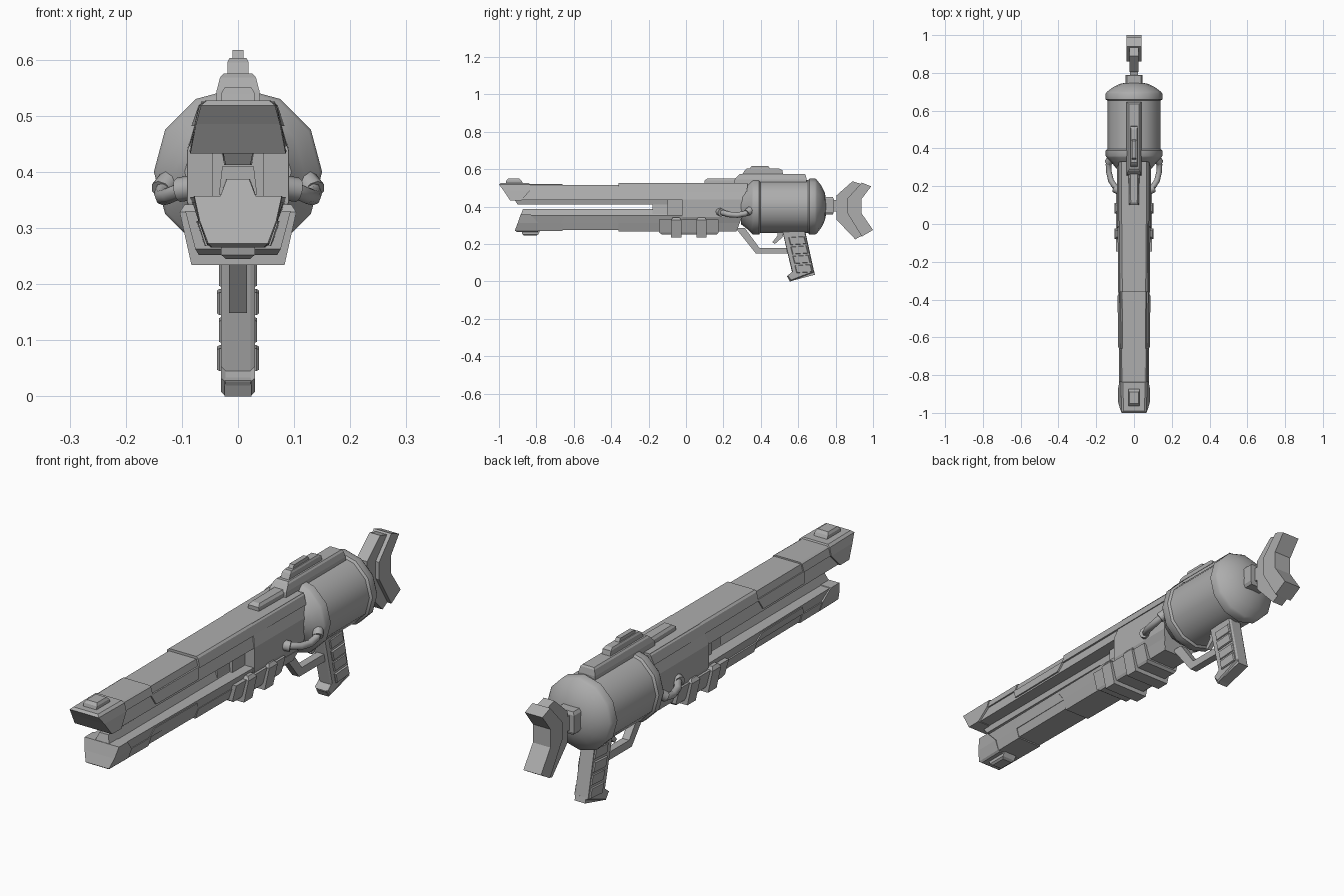
import bpy, bmesh, math
from mathutils import Vector

gray = bpy.data.materials.new("gunmetal_gray")
gray.diffuse_color = (0.42, 0.42, 0.42, 1)


def add(name, bm):
    bmesh.ops.recalc_face_normals(bm, faces=bm.faces[:])
    me = bpy.data.meshes.new(name)
    bm.to_mesh(me)
    bm.free()
    me.materials.append(gray)
    ob = bpy.data.objects.new(name, me)
    bpy.context.collection.objects.link(ob)
    return ob


def smooth(ob, angle=40):
    bpy.ops.object.select_all(action='DESELECT')
    ob.select_set(True)
    bpy.context.view_layer.objects.active = ob
    bpy.ops.object.shade_smooth_by_angle(angle=math.radians(angle))


def loft(name, rings):
    """Skin rings of points and cap both ends."""
    bm = bmesh.new()
    vs = [[bm.verts.new(p) for p in r] for r in rings]
    n = len(vs[0])
    for a, b in zip(vs, vs[1:]):
        for i in range(n):
            j = (i + 1) % n
            bm.faces.new((a[i], a[j], b[j], b[i]))
    bm.faces.new(vs[0])
    bm.faces.new(vs[-1])
    return add(name, bm)


def stack(name, *levels):
    """Levels: (z, front y, rear y, front half width, rear half width)."""
    return loft(name, [[(-w0, y0, z), (w0, y0, z), (w1, y1, z), (-w1, y1, z)]
                       for z, y0, y1, w0, w1 in levels])


def prism(name, profile, w, bevel=0):
    """Side profile (y, z) extruded to half width w, with optional chamfered sides."""
    c = Vector((sum(p[0] for p in profile), sum(p[1] for p in profile))) / len(profile)
    inset = [Vector(p) + (c - Vector(p)).normalized() * bevel for p in profile]
    spec = [(-w, inset), (-w + bevel, profile), (w - bevel, profile), (w, inset)]
    if not bevel:
        spec = [(-w, profile), (w, profile)]
    return loft(name, [[(x, p[0], p[1]) for p in pr] for x, pr in spec])


# Upper barrel: core, muzzle, covers and inner rail
stack("upper_barrel", (.435, -.90, .30, .078, .090), (.515, -.90, .33, .060, .066))
stack("upper_muzzle", (.433, -.94, -.88, .085, .086), (.485, -.975, -.835, .075, .077),
      (.518, -1.0, -.835, .066, .069), (.527, -.99, -.84, .056, .058))
stack("upper_front_cover", (.485, -.84, -.66, .073, .075), (.516, -.84, -.66, .064, .066),
      (.521, -.84, -.66, .056, .058))
stack("upper_side_panel", (.445, -.65, -.38, .084, .087), (.487, -.67, -.36, .073, .076))
stack("upper_rear_cover", (.482, -.36, .325, .078, .083), (.518, -.36, .33, .070, .071),
      (.525, -.36, .33, .062, .064))
stack("upper_inner_rail", (.412, -.90, 0, .022, .025), (.44, -.92, 0, .028, .03))

# Lower barrel, flared the other way
stack("lower_barrel", (.275, -.88, .27, .052, .060), (.355, -.88, .30, .073, .090))
stack("lower_muzzle", (.265, -.905, -.79, .046, .048), (.272, -.915, -.79, .053, .056),
      (.312, -.90, -.79, .068, .070), (.357, -.885, -.83, .078, .079))
stack("lower_front_cover", (.27, -.80, -.66, .053, .055), (.31, -.80, -.66, .066, .068))
stack("lower_side_panel", (.31, -.67, -.36, .067, .070), (.345, -.65, -.38, .077, .081))
stack("lower_rear_cover", (.268, -.36, .27, .058, .062), (.312, -.36, .285, .072, .079))
stack("lower_inner_rail", (.35, -.885, 0, .034, .034), (.387, -.872, 0, .02, .022))

# Receiver joining the two barrels
stack("receiver", (.268, 0, .27, .055, .060), (.345, -.02, .30, .090, .091),
      (.438, -.02, .31, .090, .091), (.525, 0, .33, .065, .066))
stack("rail_block", (.36, -.18, -.10, .034, .034), (.41, -.18, -.10, .028, .028))
stack("breech_block", (.35, -.10, 0, .045, .045), (.44, -.10, 0, .045, .045))

# Front sights on both barrels
stack("front_sight", (.52, -.965, -.87, .030, .030), (.54, -.96, -.88, .030, .030),
      (.55, -.95, -.89, .024, .024))
stack("lower_stud", (.245, -.865, -.80, .022, .022), (.252, -.875, -.79, .030, .030),
      (.272, -.88, -.78, .030, .030))

# Ribbed forend
stack("forend", (.252, -.13, .165, .070, .070), (.262, -.145, .175, .076, .076),
      (.33, -.145, .175, .094, .094))
for y in (-.08, .055):
    stack("forend_rib", (.234, y, y + .055, .083, .083), (.328, y, y + .055, .104, .104),
          (.342, y + .01, y + .045, .095, .095))

# Top rail and rear sight
stack("front_rail", (.52, .10, .30, .026, .03), (.54, .10, .30, .024, .028),
      (.55, .115, .30, .017, .02))
stack("top_rail", (.515, .255, .645, .040, .040), (.545, .26, .645, .038, .038),
      (.568, .28, .64, .032, .032), (.575, .29, .635, .026, .026))
stack("rear_sight", (.57, .30, .52, .019, .019), (.595, .315, .515, .019, .019),
      (.603, .325, .50, .015, .015))
stack("rear_sight_top", (.60, .34, .45, .010, .010), (.617, .35, .44, .010, .010))

# Drum with raised end bands and domed cap
profile = [(.295, .095), (.325, .118), (.352, .145), (.36, .15), (.39, .15), (.397, .141),
           (.653, .141), (.66, .15), (.69, .15), (.70, .143), (.725, .11), (.742, .075),
           (.75, .035)]
ang = [math.tau * i / 12 for i in range(12)]
smooth(loft("drum", [[(r * math.cos(a), y, .4 + r * math.sin(a)) for a in ang]
                     for y, r in profile]))

# Hoses from the receiver to the drum
path = [(.08, .185, .372), (.10, .195, .368), (.122, .23, .358), (.133, .275, .355),
        (.135, .315, .362), (.122, .35, .385)]


def hose(name, pts, radius, side):
    pts = [Vector((p[0] * side, p[1], p[2])) for p in pts]
    rings = []
    for i, p in enumerate(pts):
        t = (pts[min(i + 1, len(pts) - 1)] - pts[max(i - 1, 0)]).normalized()
        u = t.cross(Vector((0, 0, 1))).normalized()
        v = t.cross(u)
        rings.append([p + radius * (math.cos(k * math.tau / 8) * u
                                    + math.sin(k * math.tau / 8) * v) for k in range(8)])
    smooth(loft(name, rings), 50)


for s in (-1, 1):
    hose("hose", path, .015, s)
    hose("hose_collar", [(.08, .178, .372), (.106, .19, .368)], .022, s)
    hose("hose_fitting", [(.136, .325, .366), (.118, .352, .388)], .021, s)

# Trigger guard and trigger
prism("trigger_guard", [(.265, .285), (.375, .148), (.55, .148), (.55, .18), (.392, .18),
                        (.315, .285)], .016)
prism("trigger", [(.485, .28), (.49, .245), (.462, .21), (.475, .20), (.515, .235),
                  (.53, .28)], .009)

# Grip with stepped side panels
prism("grip", [(.515, .27), (.635, .28), (.686, .048), (.56, .0), (.540, .025),
               (.568, .045)], .030, .008)
prism("grip_foot", [(.54, .028), (.555, .0), (.69, .036), (.684, .058), (.57, .042)], .024)
for i in range(4):
    z0 = .195 - i * .05
    y0 = .545 + (.255 - z0 - .045) * .22
    prism("grip_panel", [(y0, z0 + .040), (y0 + .085, z0 + .046), (y0 + .095, z0 + .006),
                         (y0 + .010, z0)], .034 + .003 * (i % 2), .004)

# Stock: neck, web and curved shoulder pad
stack("stock_collar", (.358, .74, .785, .036, .036), (.37, .74, .79, .044, .044),
      (.44, .74, .79, .044, .044), (.452, .74, .785, .036, .036))
stack("stock_neck", (.375, .78, .83, .022, .022), (.435, .78, .83, .022, .022))
prism("stock_web", [(.89, .535), (.94, .52), (.87, .44), (.87, .37), (.95, .25),
                    (.905, .225), (.805, .33), (.805, .46)], .024)
prism("shoulder_pad", [(.94, .528), (.99, .508), (.938, .44), (.938, .365), (1.0, .275),
                       (.94, .24), (.86, .37), (.86, .44)], .040)
